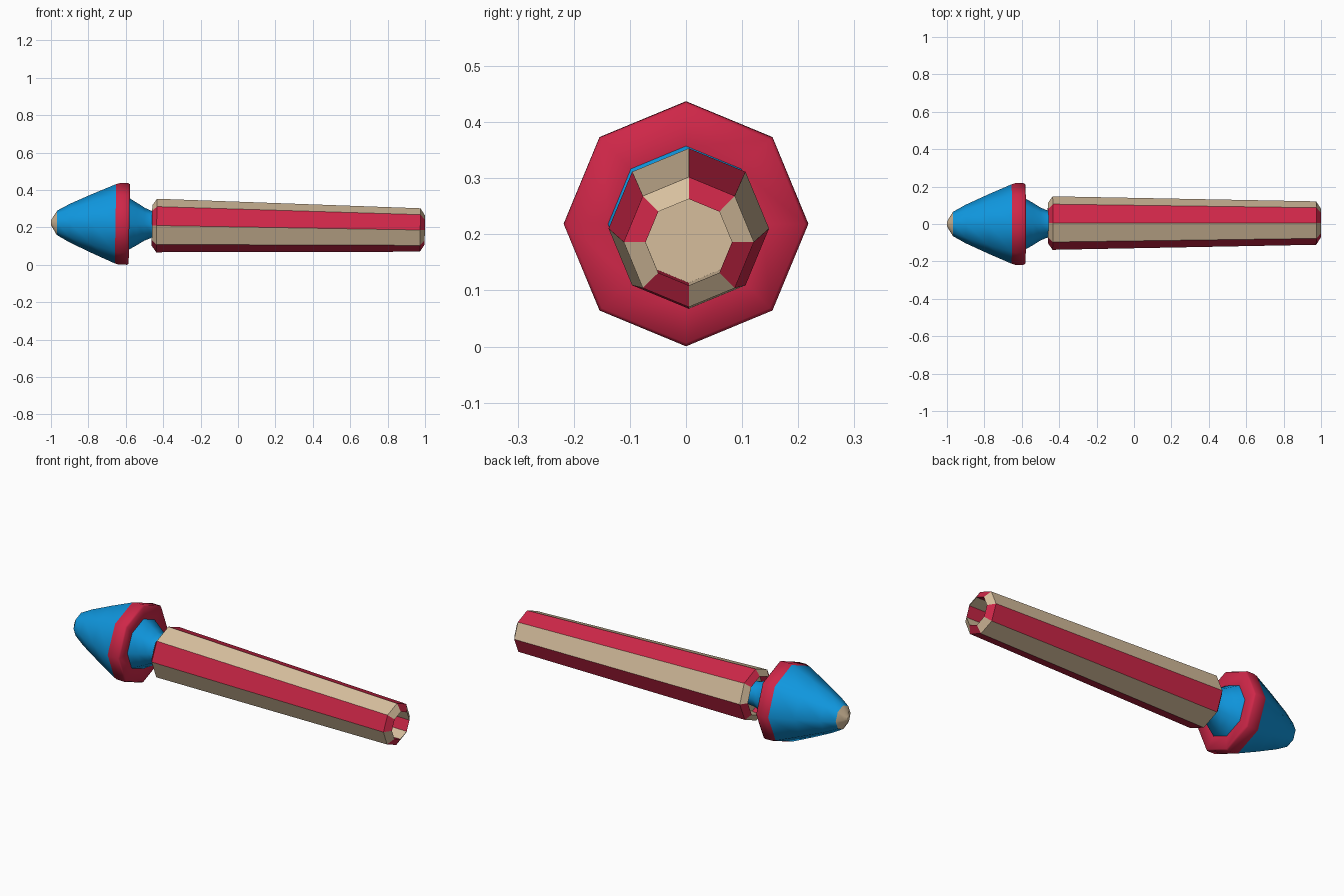
import bpy, bmesh, math

if "Cube" in bpy.data.objects:
    bpy.data.objects.remove(bpy.data.objects["Cube"])


def material(name, rgb):
    m = bpy.data.materials.new(name)
    m.diffuse_color = (*rgb, 1)
    m.use_nodes = True
    m.node_tree.nodes["Principled BSDF"].inputs["Base Color"].default_value = m.diffuse_color
    return m


BLUE = material("blue", (0.005, 0.32, 0.76))
RED = material("red", (0.62, 0.02, 0.065))
TAN = material("tan", (0.68, 0.52, 0.34))
SIDES = 8
LEAN = 0.017  # the whole rocket droops slightly towards +x


def lathe(name, profile, mats, axis_y, axis_z, smooth, cap_start=False, cap_end=False):
    """Eight-sided surface around the leaning x axis; profile is (x, radius).
    With two materials the sides alternate between them."""
    bm = bmesh.new()
    rings = []
    for x, r in profile:
        ring = []
        for k in range(SIDES):
            a = 2 * math.pi * k / SIDES
            dy, dz = r * math.cos(a), r * math.sin(a)
            ring.append(bm.verts.new((x + LEAN * dz, axis_y, axis_z - LEAN * x + dz)))
            ring[-1].co.y += dy
        rings.append(ring)
    for a, b in zip(rings, rings[1:]):
        for k in range(SIDES):
            n = (k + 1) % SIDES
            f = bm.faces.new((a[k], a[n], b[n], b[k]))
            f.material_index = k % len(mats)
            f.smooth = smooth
    if cap_start:
        bm.faces.new(rings[0][::-1])
    if cap_end:
        bm.faces.new(rings[-1])
    bmesh.ops.recalc_face_normals(bm, faces=bm.faces)
    mesh = bpy.data.meshes.new(name)
    bm.to_mesh(mesh)
    bm.free()
    for m in mats:
        mesh.materials.append(m)
    obj = bpy.data.objects.new(name, mesh)
    bpy.context.collection.objects.link(obj)
    return obj


HEAD = (0.0, 0.2085)

# Striped stick: recessed rear end, chamfered rims, hollow tail
lathe("striped_body",
      [(-0.41, 0.098), (-0.46, 0.108), (-0.435, 0.143), (0.974, 0.116),
       (0.999, 0.077), (0.55, 0.08)],
      [TAN, RED], 0.005, 0.203, False, cap_start=True, cap_end=True)

# Nose cone
lathe("nose_cone",
      [(-0.968, 0.065), (-0.90, 0.103), (-0.78, 0.158), (-0.655, 0.212)],
      [BLUE], *HEAD, True)

# Rounded tip
lathe("nose_tip", [(-1.0, 0.012), (-0.992, 0.026), (-0.968, 0.065)],
      [TAN], *HEAD, True, cap_start=True)

# Collar around the base of the cone
lathe("collar",
      [(-0.655, 0.212), (-0.635, 0.218), (-0.59, 0.218), (-0.581, 0.212), (-0.585, 0.138)],
      [RED], *HEAD, True)

# Flared neck joining the head to the stick
lathe("neck",
      [(-0.585, 0.139), (-0.54, 0.113), (-0.50, 0.088), (-0.46, 0.071), (-0.405, 0.064)],
      [BLUE], *HEAD, True)
